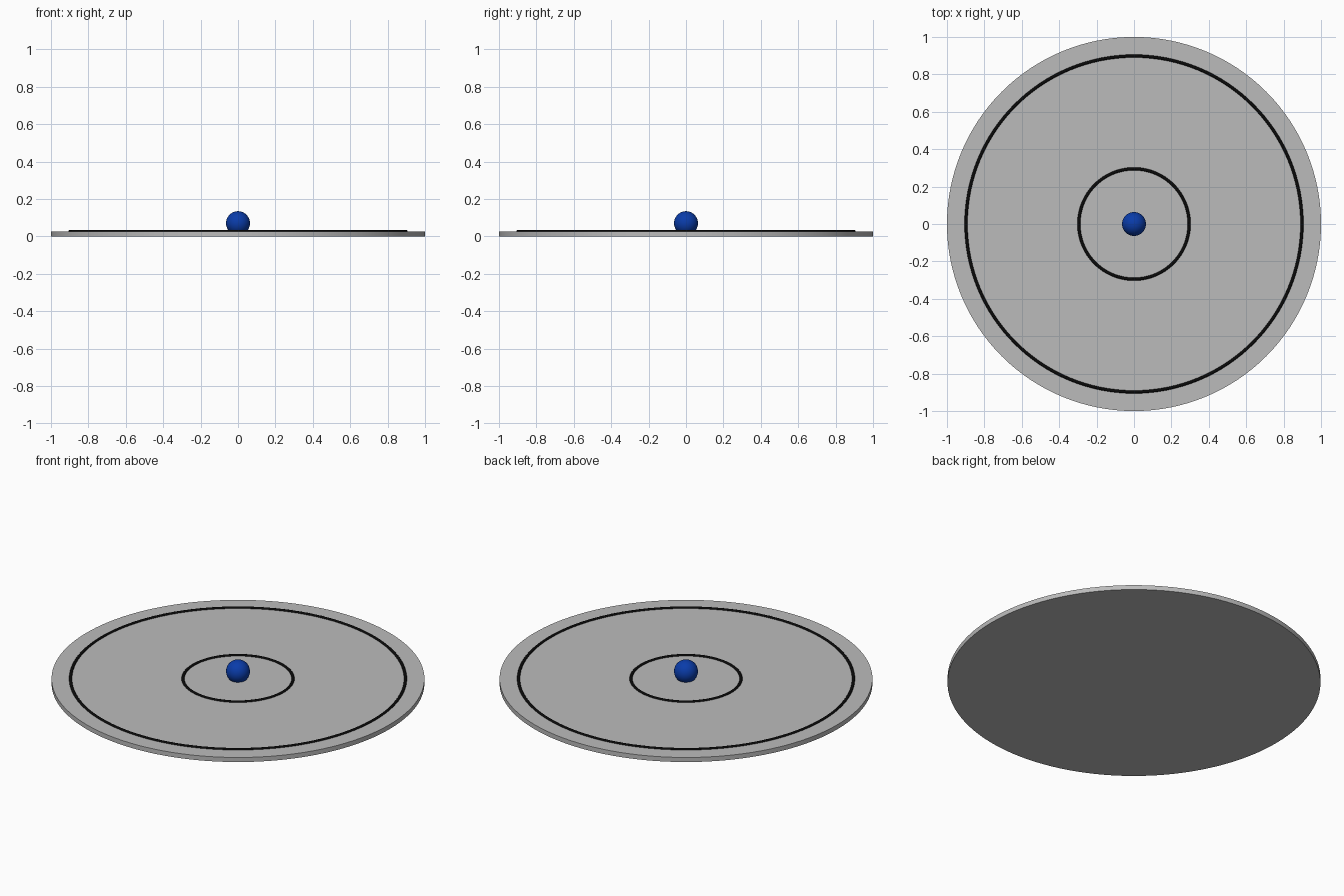
import bpy, math

if "Cube" in bpy.data.objects:
    bpy.data.objects.remove(bpy.data.objects["Cube"])


def material(name, rgb):
    m = bpy.data.materials.new(name)
    m.diffuse_color = (*rgb, 1.0)
    m.use_nodes = True
    m.node_tree.nodes["Principled BSDF"].inputs["Base Color"].default_value = m.diffuse_color
    return m


grey = material("light_grey", (0.5, 0.5, 0.5))
black = material("black", (0.003, 0.003, 0.003))
blue = material("deep_blue", (0.003, 0.045, 0.4))


def finish(name, mat):
    ob = bpy.context.object
    ob.name = name
    ob.data.materials.append(mat)
    bpy.ops.object.shade_smooth_by_angle(angle=math.radians(35))
    return ob


DISC_TOP = 0.027

# Flat round base
bpy.ops.mesh.primitive_cylinder_add(vertices=128, radius=1.0, depth=DISC_TOP,
                                    location=(0, 0, DISC_TOP / 2))
finish("base_disc", grey)

# Thin rings half sunk into the base
for name, radius in (("outer_ring", 0.898), ("inner_ring", 0.295)):
    bpy.ops.mesh.primitive_torus_add(major_radius=radius, minor_radius=0.008,
                                     major_segments=128, minor_segments=12,
                                     location=(0, 0, DISC_TOP))
    finish(name, black)

# Ball in the middle, slightly sunk into the base
bpy.ops.mesh.primitive_uv_sphere_add(segments=48, ring_count=24, radius=0.064,
                                     location=(0, 0, 0.071))
finish("centre_ball", blue)
